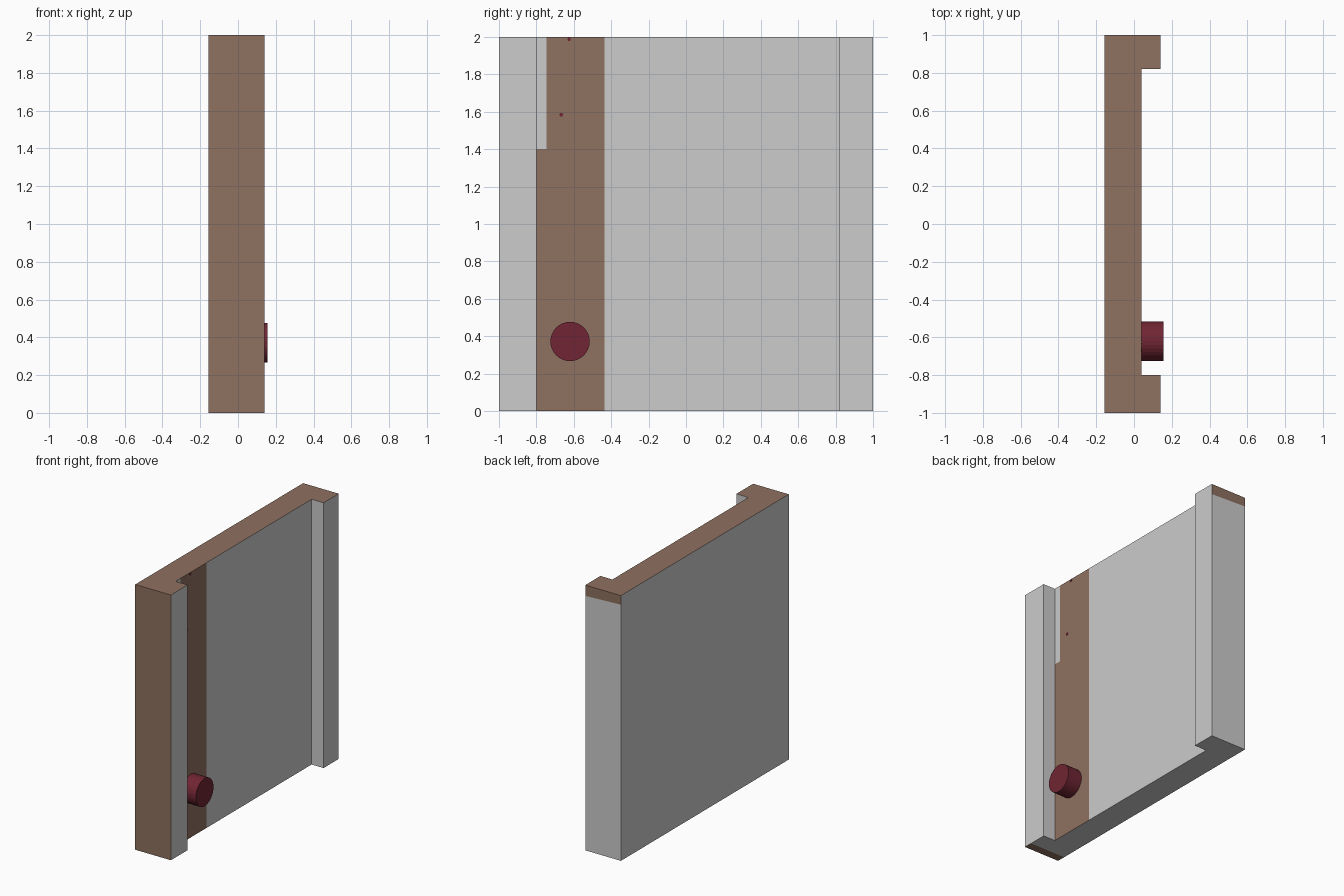
import bpy, bmesh, math
from mathutils import Vector

if "Cube" in bpy.data.objects:
    bpy.data.objects.remove(bpy.data.objects["Cube"])


def srgb(r, g, b):
    return [((c / 255 + 0.055) / 1.055) ** 2.4 for c in (r, g, b)] + [1.0]


def material(name, rgb):
    m = bpy.data.materials.new(name)
    m.diffuse_color = srgb(*rgb)
    m.use_nodes = True
    m.node_tree.nodes["Principled BSDF"].inputs["Base Color"].default_value = m.diffuse_color
    return m


GREY = material("light grey", (204, 204, 204))
BROWN = material("wood brown", (143, 113, 96))
RED = material("dark red", (112, 37, 51))


def add_object(name, bm, mats):
    bmesh.ops.recalc_face_normals(bm, faces=bm.faces)
    me = bpy.data.meshes.new(name)
    bm.to_mesh(me)
    bm.free()
    for m in mats:
        me.materials.append(m)
    ob = bpy.data.objects.new(name, me)
    bpy.context.collection.objects.link(ob)
    return ob


# Door panel: C-shaped plan extruded upwards
BACK, WEB, FRONT = -0.157, 0.04, 0.14
plan = [(BACK, -1), (FRONT, -1), (FRONT, -0.8), (WEB, -0.8),
        (WEB, 0.82), (FRONT, 0.82), (FRONT, 1), (BACK, 1)]
bm = bmesh.new()
base = bm.faces.new([bm.verts.new((x, y, 0)) for x, y in plan])
top = bmesh.ops.extrude_face_region(bm, geom=[base])["geom"]
bmesh.ops.translate(bm, vec=(0, 0, 2), verts=[v for v in top if isinstance(v, bmesh.types.BMVert)])
bmesh.ops.recalc_face_normals(bm, faces=bm.faces)


def cut(co, normal, rule):
    """Cut only the faces picked by the rule."""
    faces = [f for f in bm.faces if rule(f)]
    edges = {e for f in faces for e in f.edges}
    verts = {v for f in faces for v in f.verts}
    bmesh.ops.bisect_plane(bm, geom=[*faces, *edges, *verts], plane_co=co, plane_no=normal)


def on_web(f):
    return f.normal.x > 0.9 and abs(f.calc_center_median().x - WEB) < 0.01


# Colour borders: web strip, its notch, far end cap and bottom edge
cut((0, -0.435, 0), (0, 1, 0), on_web)
cut((0, -0.745, 0), (0, 1, 0), on_web)
cut((0, 0, 1.4), (0, 0, 1), lambda f: on_web(f) and f.calc_center_median().y < -0.745)
cut((0, 0, 1.925), (0.04, 0, 1), lambda f: f.normal.y > 0.9 and f.calc_center_median().y > 0.9)
cut((0, -0.935, 0), (0, 1, 0), lambda f: f.normal.z < -0.9)

for f in bm.faces:
    c, n = f.calc_center_median(), f.normal
    strip = on_web(f) and c.y < -0.435 and not (c.y < -0.745 and c.z > 1.4)
    cap = n.y > 0.9 and c.y > 0.9 and c.z > 1.9
    edge = n.z < -0.9 and c.y < -0.93
    f.material_index = int(n.z > 0.9 or n.y < -0.9 and c.y < -0.9 or strip or cap or edge)
add_object("door_panel", bm, [GREY, BROWN])


def disc(name, y, z, radius, length, sides):
    """Cylinder standing out of the web along x."""
    bm = bmesh.new()
    bmesh.ops.create_cone(bm, cap_ends=True, segments=sides, radius1=radius,
                          radius2=radius, depth=length)
    ob = add_object(name, bm, [RED])
    ob.rotation_euler = (0, math.pi / 2, 0)
    ob.location = (WEB + length / 2, y, z)
    return ob


# Round knob and two tiny paint flecks
disc("door_knob", -0.62, 0.372, 0.105, 0.116, 32)
disc("paint_fleck_middle", -0.667, 1.584, 0.011, 0.003, 6)
disc("paint_fleck_top", -0.625, 1.988, 0.010, 0.003, 6)
